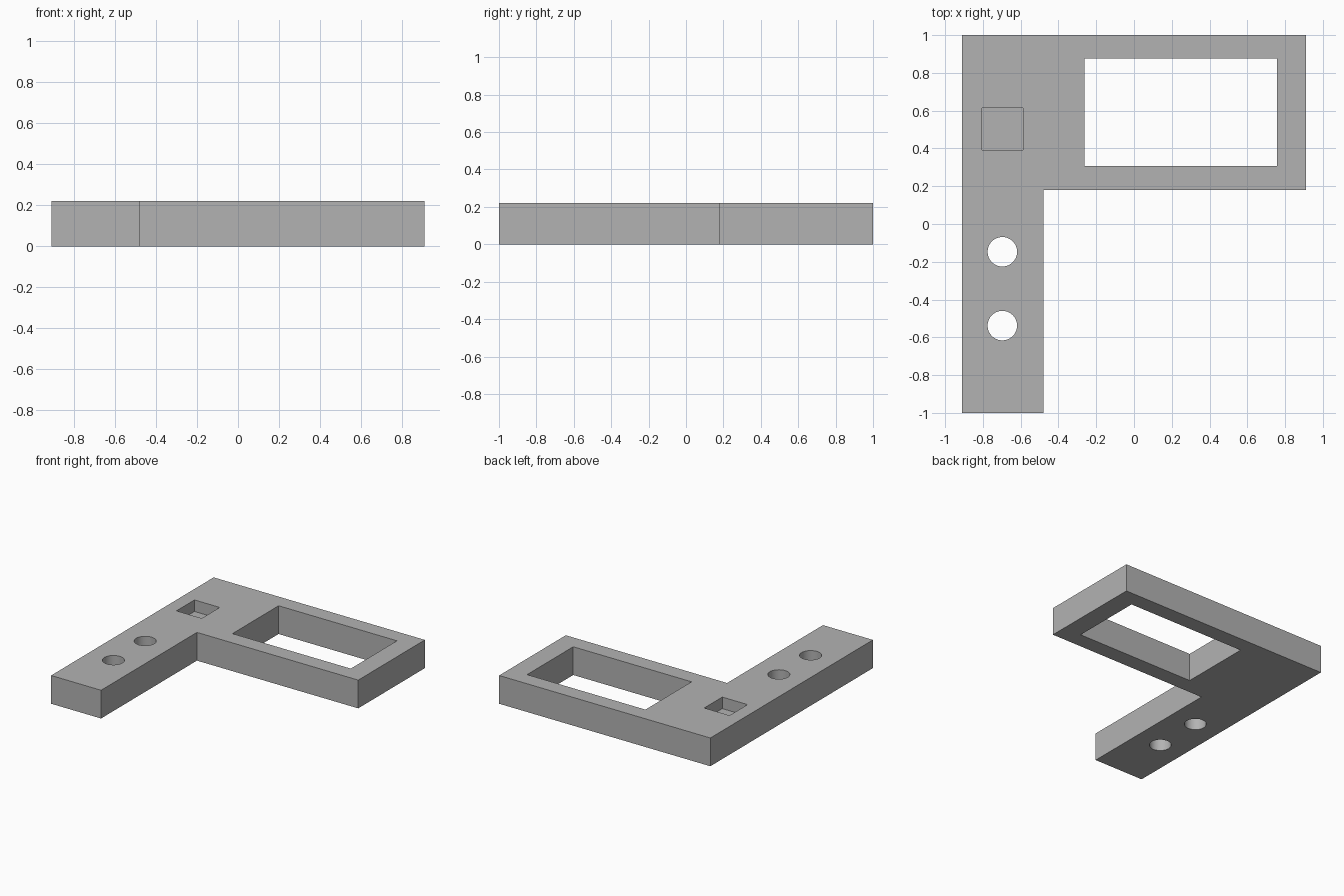
import bpy
import bmesh
from math import radians

HEIGHT = 0.22
POCKET_DEPTH = 0.09

default_cube = bpy.data.objects.get("Cube")
if default_cube:
    bpy.data.objects.remove(default_cube, do_unlink=True)

# Single matte grey
grey = bpy.data.materials.new("plain grey")
grey.use_nodes = True
colour = (0.45, 0.45, 0.45, 1)
grey.diffuse_color = colour
grey.node_tree.nodes["Principled BSDF"].inputs["Base Color"].default_value = colour


def extrude_outline(name, points, bottom, top):
    """Closed prism from a flat outline."""
    bm = bmesh.new()
    face = bm.faces.new([bm.verts.new((x, y, bottom)) for x, y in points])
    grown = bmesh.ops.extrude_face_region(bm, geom=[face])
    verts = [v for v in grown["geom"] if isinstance(v, bmesh.types.BMVert)]
    bmesh.ops.translate(bm, vec=(0, 0, top - bottom), verts=verts)
    bmesh.ops.recalc_face_normals(bm, faces=bm.faces)
    mesh = bpy.data.meshes.new(name)
    bm.to_mesh(mesh)
    bm.free()
    mesh.materials.append(grey)
    obj = bpy.data.objects.new(name, mesh)
    bpy.context.collection.objects.link(obj)
    return obj


def rectangle(x0, x1, y0, y1):
    return [(x0, y0), (x1, y0), (x1, y1), (x0, y1)]


def cut(body, cutter):
    """Subtract the cutter and remove it."""
    mod = body.modifiers.new(cutter.name, "BOOLEAN")
    mod.operation = "DIFFERENCE"
    mod.solver = "EXACT"
    mod.object = cutter
    cutter.hide_render = True
    bpy.ops.object.modifier_apply(modifier=mod.name)
    bpy.data.objects.remove(cutter, do_unlink=True)


# Flat plate: narrow arm joined to a wide head
plate = extrude_outline("bracket_plate", [
    (-0.91, -1), (-0.48, -1), (-0.48, 0.18),
    (0.91, 0.18), (0.91, 1), (-0.91, 1)], 0, HEIGHT)
bpy.ops.object.select_all(action="DESELECT")
plate.select_set(True)
bpy.context.view_layer.objects.active = plate

# Rectangular window through the head
cut(plate, extrude_outline("window_cutter", rectangle(-0.263, 0.757, 0.307, 0.875), -0.1, HEIGHT + 0.1))

# Blind square pocket
cut(plate, extrude_outline("pocket_cutter", rectangle(-0.805, -0.587, 0.392, 0.614),
                           HEIGHT - POCKET_DEPTH, HEIGHT + 0.1))

# Two round holes through the arm
for y in (-0.147, -0.538):
    bpy.ops.mesh.primitive_cylinder_add(vertices=64, radius=0.078, depth=1, location=(-0.697, y, 0))
    drill = bpy.context.object
    drill.name = "hole_cutter"
    drill.data.materials.append(grey)
    drill.select_set(False)
    plate.select_set(True)
    bpy.context.view_layer.objects.active = plate
    cut(plate, drill)

bpy.ops.object.shade_smooth_by_angle(angle=radians(30))
